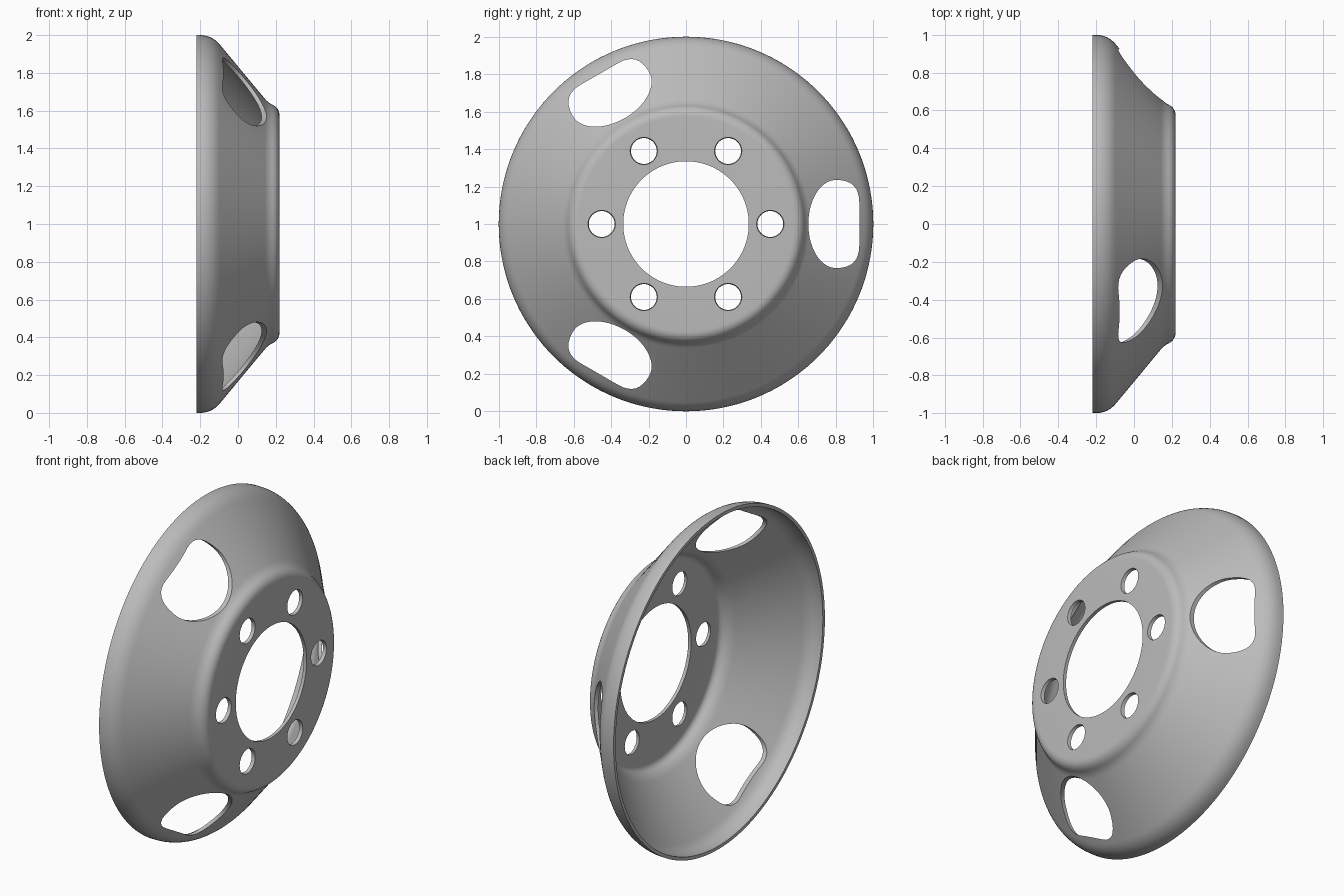
import bpy, bmesh
from math import pi, cos, sin
from mathutils import Vector, Matrix

cube = bpy.data.objects.get("Cube")
if cube:
    bpy.data.objects.remove(cube, do_unlink=True)

THICK = 0.02
SEGMENTS = 144
CENTRE = Matrix.Translation((0, 0, 1))

steel = bpy.data.materials.new("grey steel")
steel.use_nodes = True
steel.diffuse_color = (0.5, 0.5, 0.5, 1)
steel.node_tree.nodes["Principled BSDF"].inputs["Base Color"].default_value = (0.5, 0.5, 0.5, 1)


def new_object(name, bm):
    bmesh.ops.recalc_face_normals(bm, faces=bm.faces)
    mesh = bpy.data.meshes.new(name)
    bm.to_mesh(mesh)
    bm.free()
    mesh.materials.append(steel)
    obj = bpy.data.objects.new(name, mesh)
    bpy.context.collection.objects.link(obj)
    return obj


def rounded(corners, steps=8):
    """Replace each (x, y, trim) corner by a curve starting trim away from it."""
    path = []
    for i, (x, y, trim) in enumerate(corners):
        p = Vector((x, y))
        if not trim:
            path.append(p)
            continue
        before = Vector(corners[i - 1][:2])
        after = Vector(corners[(i + 1) % len(corners)][:2])
        a = p + (before - p).normalized() * trim
        b = p + (after - p).normalized() * trim
        for k in range(steps + 1):
            t = k / steps
            path.append(a * (1 - t) ** 2 + p * 2 * t * (1 - t) + b * t * t)
    return path


# Dish: outer skin turned around the x axis, from rim to centre bore
profile = rounded([(-0.22, 1, 0), (-0.138, 1, 0.065), (0.158, 0.644, 0.025),
                   (0.22, 0.612, 0.04), (0.22, 0.335, 0)])
bm = bmesh.new()
verts = [bm.verts.new((p.x, p.y, 0)) for p in profile]
edges = [bm.edges.new(pair) for pair in zip(verts, verts[1:])]
bmesh.ops.spin(bm, geom=verts + edges, cent=(0, 0, 0), axis=(1, 0, 0),
               angle=2 * pi, steps=SEGMENTS, use_merge=True)
bmesh.ops.remove_doubles(bm, verts=bm.verts, dist=1e-5)
bmesh.ops.transform(bm, matrix=CENTRE, verts=bm.verts)
dish = new_object("wheel_dish", bm)

# Make the skin thicken inward, towards the hollow back
if sum(f.normal.x * f.area for f in dish.data.polygons) < 0:
    dish.data.flip_normals()
solid = dish.modifiers.new("thickness", "SOLIDIFY")
solid.thickness = THICK
solid.offset = -1
solid.use_even_offset = True

# Window outline: half ellipse towards the hub, rounded flat side towards the rim
window = [Vector((0.80 - 0.147 * sin(a), 0.235 * cos(a)))
          for a in (pi * k / 32 for k in range(33))]
window += rounded([(0.80, -0.235, 0), (0.925, -0.235, 0.12),
                   (0.925, 0.235, 0.12), (0.80, 0.235, 0)])[1:-1]

# Window cutters, three around the dish
bm = bmesh.new()
for i in range(3):
    face = bm.faces.new([bm.verts.new((-0.4, p.x, p.y)) for p in window])
    out = bmesh.ops.extrude_face_region(bm, geom=[face])["geom"]
    top = [v for v in out if isinstance(v, bmesh.types.BMVert)]
    bmesh.ops.translate(bm, vec=(0.8, 0, 0), verts=top)
    bmesh.ops.rotate(bm, verts=bm.verts, cent=(0, 0, 0),
                     matrix=Matrix.Rotation(2 * pi / 3, 3, "X"))
bmesh.ops.transform(bm, matrix=CENTRE, verts=bm.verts)
cutters = [new_object("window_cutter", bm)]

# Bolt hole cutters, six around the hub, slightly wider at the outer face
bm = bmesh.new()
for i in range(6):
    a = pi * i / 3
    place = (Matrix.Translation((0.21, 0.45 * cos(a), 0.45 * sin(a)))
             @ Matrix.Rotation(pi / 2, 4, "Y"))
    bmesh.ops.create_cone(bm, cap_ends=True, segments=40, radius1=0.065,
                          radius2=0.077, depth=0.06, matrix=CENTRE @ place)
cutters.append(new_object("bolt_hole_cutter", bm))

for cutter in cutters:
    cutter.hide_render = True
    cut = dish.modifiers.new(cutter.name, "BOOLEAN")
    cut.operation = "DIFFERENCE"
    cut.solver = "EXACT"
    cut.object = cutter

# Bake the cuts, drop the cutters and shade with crisp hole edges
bpy.context.view_layer.update()
depsgraph = bpy.context.evaluated_depsgraph_get()
baked = bpy.data.meshes.new_from_object(dish.evaluated_get(depsgraph))
dish.modifiers.clear()
dish.data = baked
for cutter in cutters:
    bpy.data.objects.remove(cutter, do_unlink=True)
bpy.ops.object.select_all(action="DESELECT")
dish.select_set(True)
bpy.context.view_layer.objects.active = dish
bpy.ops.object.shade_smooth_by_angle(angle=pi / 6)
